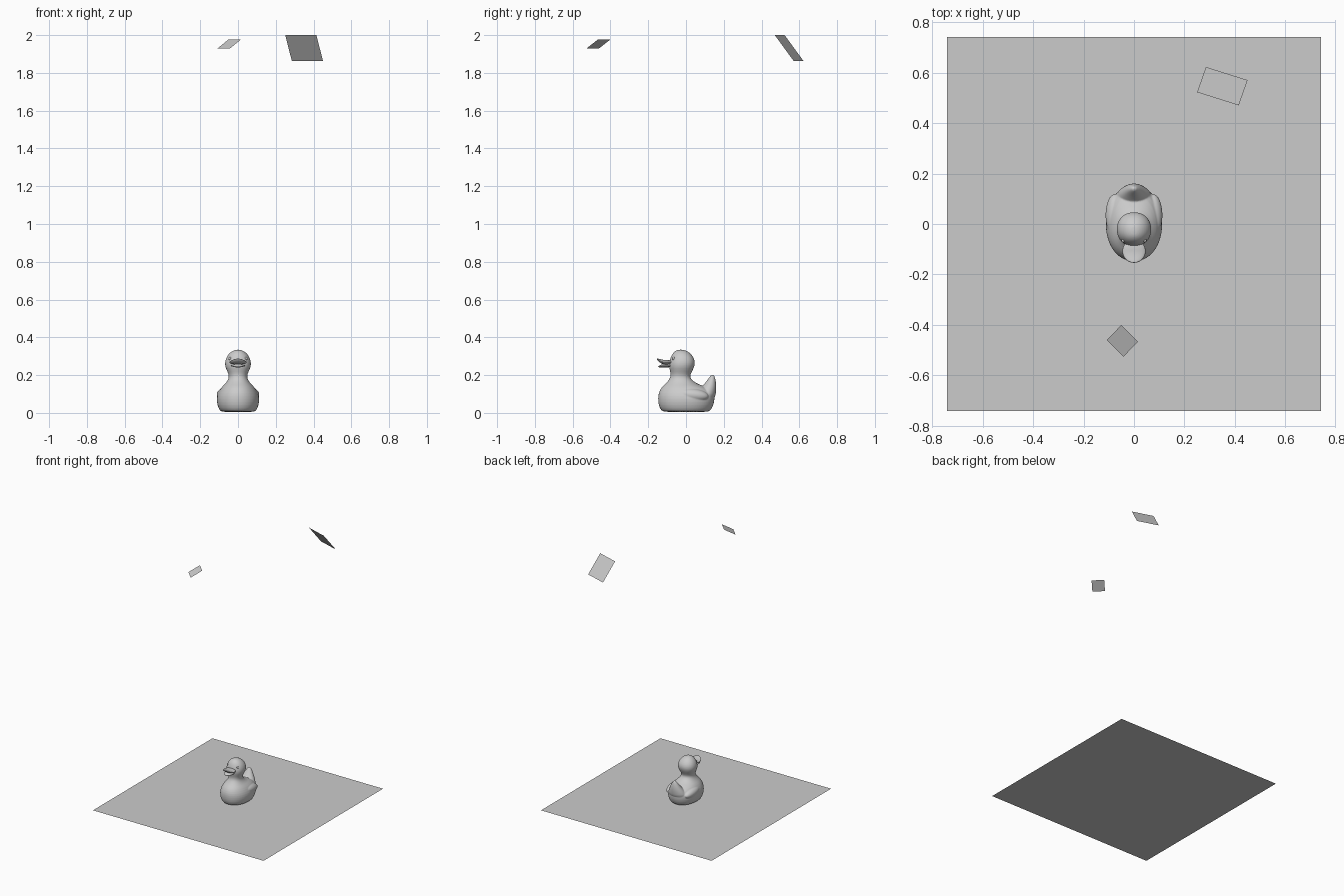
import bpy, bmesh, math
from mathutils import Matrix, Vector

if "Cube" in bpy.data.objects:
    bpy.data.objects.remove(bpy.data.objects["Cube"])


def finish(bm, name, smooth=True):
    bmesh.ops.recalc_face_normals(bm, faces=bm.faces[:])
    me = bpy.data.meshes.new(name)
    bm.to_mesh(me)
    bm.free()
    ob = bpy.data.objects.new(name, me)
    bpy.context.scene.collection.objects.link(ob)
    for p in me.polygons:
        p.use_smooth = smooth
    return ob


def loft(bm, rings, n=32, power=2.0):
    """Stack horizontal ovals given as (z, y_front, y_back, half_width)."""
    loops = []
    for z, y0, y1, w in rings:
        loop = []
        for i in range(n):
            a = 2 * math.pi * i / n
            c, s = math.cos(a), math.sin(a)
            x = math.copysign(abs(c) ** (2 / power), c) * w
            y = math.copysign(abs(s) ** (2 / power), s) * (y1 - y0) / 2
            loop.append(bm.verts.new((x, (y0 + y1) / 2 + y, z)))
        loops.append(loop)
    for a, b in zip(loops, loops[1:]):
        for i in range(n):
            j = (i + 1) % n
            bm.faces.new((a[i], a[j], b[j], b[i]))
    bm.faces.new(loops[0][::-1])
    bm.faces.new(loops[-1])


def ellipsoid(bm, centre, radii, tilt=0.0, seg=32):
    m = (Matrix.Translation(centre) @ Matrix.Rotation(tilt, 4, 'X')
         @ Matrix.Diagonal((*radii, 1)))
    return bmesh.ops.create_uvsphere(bm, u_segments=seg, v_segments=seg // 2,
                                     radius=1, matrix=m)['verts']


def panel(name, corners):
    bm = bmesh.new()
    bm.faces.new([bm.verts.new(c) for c in corners])
    me = bpy.data.meshes.new(name)
    bm.to_mesh(me)
    bm.free()
    bpy.context.scene.collection.objects.link(bpy.data.objects.new(name, me))


# Body, neck and head in one stack
bm = bmesh.new()
loft(bm, [
    (0.004, -0.118, 0.118, 0.085), (0.012, -0.132, 0.130, 0.097),
    (0.040, -0.146, 0.146, 0.110), (0.075, -0.149, 0.153, 0.114),
    (0.105, -0.146, 0.150, 0.107), (0.135, -0.131, 0.118, 0.089),
    (0.152, -0.111, 0.062, 0.070), (0.172, -0.092, 0.032, 0.054),
    (0.192, -0.081, 0.020, 0.047), (0.213, -0.082, 0.028, 0.053),
    (0.240, -0.090, 0.043, 0.067), (0.265, -0.090, 0.049, 0.070),
    (0.290, -0.083, 0.043, 0.064), (0.312, -0.073, 0.027, 0.050),
    (0.327, -0.059, 0.007, 0.032), (0.335, -0.042, -0.014, 0.012)], power=2.12)
# Upturned tail
loft(bm, [
    (0.070, 0.030, 0.153, 0.080), (0.100, 0.050, 0.158, 0.072),
    (0.130, 0.076, 0.161, 0.054), (0.155, 0.099, 0.160, 0.038),
    (0.178, 0.116, 0.156, 0.025), (0.194, 0.127, 0.151, 0.014),
    (0.202, 0.135, 0.146, 0.006)])
# Folded wings
for side in (-1, 1):
    ellipsoid(bm, (side * 0.076, 0.035, 0.095), (0.037, 0.085, 0.034), math.radians(-6))
body = finish(bm, "duck_body")
sub = body.modifiers.new("round", 'SUBSURF')
sub.levels = sub.render_levels = 1
rem = body.modifiers.new("merge", 'REMESH')
rem.mode = 'VOXEL'
rem.voxel_size = 0.003
rem.use_smooth_shade = True
sm = body.modifiers.new("blend", 'SMOOTH')
sm.factor = 0.5
sm.iterations = 8

# Open bill, both halves curling away from each other
for name, centre, radii, curl in (
        ("upper_bill", (0, -0.108, 0.268), (0.046, 0.046, 0.012), 7),
        ("lower_bill", (0, -0.106, 0.250), (0.036, 0.042, 0.009), -3)):
    bm = bmesh.new()
    for v in ellipsoid(bm, centre, radii):
        v.co.z += curl * max(0, -0.105 - v.co.y) ** 2
    finish(bm, name)

# Eyes
for side, name in ((-1, "left_eye"), (1, "right_eye")):
    bm = bmesh.new()
    ellipsoid(bm, (side * 0.043, -0.066, 0.288), (0.007, 0.007, 0.009), seg=16)
    finish(bm, name)

# Floor and the two tilted overhead panels
panel("floor", [(-0.74, -0.74, 0), (0.74, -0.74, 0), (0.74, 0.74, 0), (-0.74, 0.74, 0)])
panel("small_overhead_panel", [(-0.108, -0.46, 1.93), (-0.05, -0.40, 1.977),
                               (0.016, -0.466, 1.977), (-0.042, -0.526, 1.93)])
panel("large_overhead_panel", [(0.25, 0.522, 2.0), (0.285, 0.622, 1.863),
                               (0.45, 0.57, 1.863), (0.415, 0.47, 2.0)])
